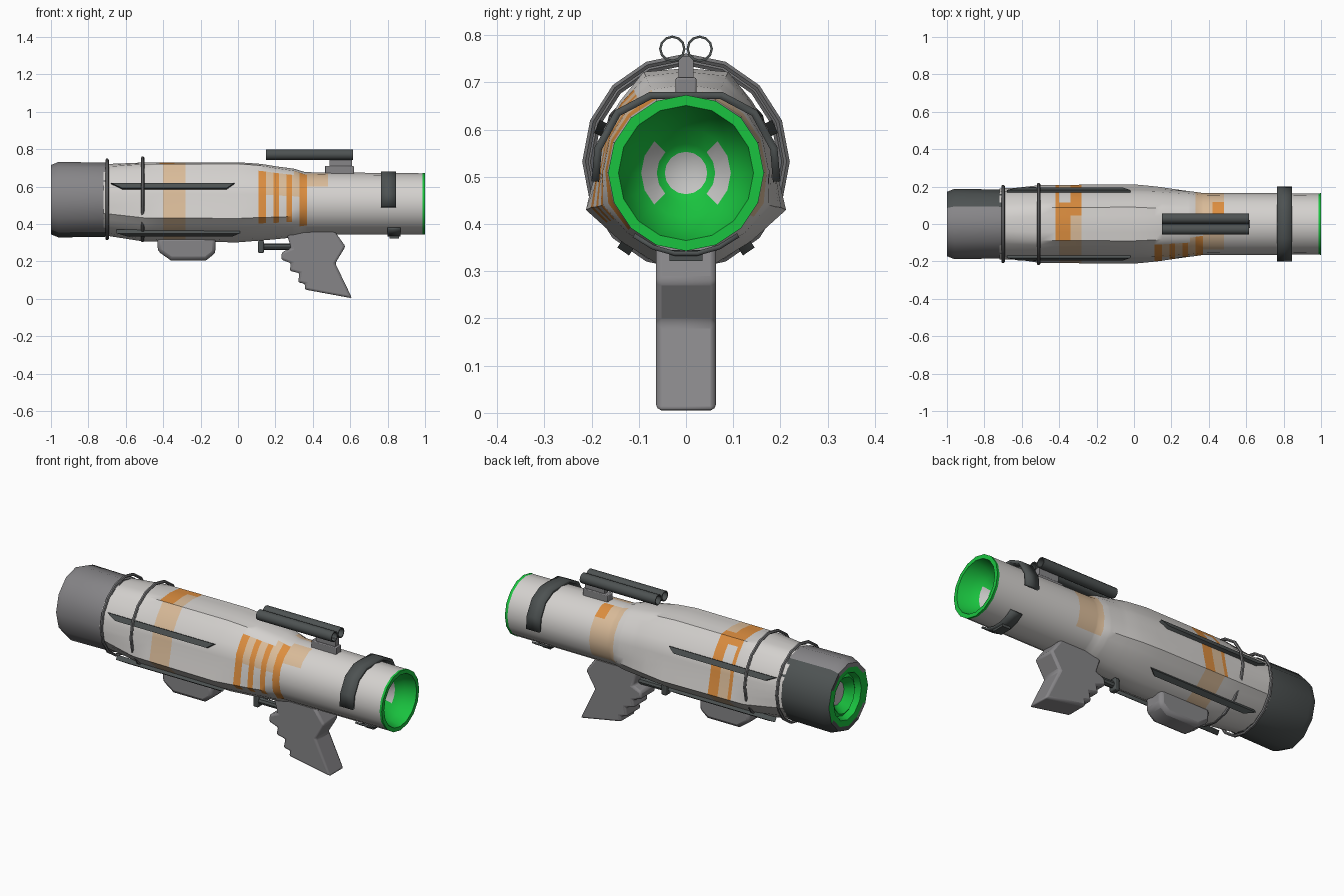
import bpy, bmesh, math
from mathutils import Vector, Matrix

if "Cube" in bpy.data.objects:
    bpy.data.objects.remove(bpy.data.objects["Cube"])

COLORS = {
    "off_white": (0.66, 0.64, 0.62), "orange": (0.72, 0.27, 0.05),
    "tan": (0.70, 0.50, 0.32), "green": (0.01, 0.55, 0.05),
    "dark_grey": (0.075, 0.085, 0.085), "mid_grey": (0.24, 0.235, 0.245),
    "steel": (0.17, 0.17, 0.175), "pale_grey": (0.55, 0.55, 0.54),
}
MATS = {}
for n, c in COLORS.items():
    MATS[n] = bpy.data.materials.new(n)
    MATS[n].diffuse_color = (*c, 1)


def finish(name, bm, rule):
    """Turn a bmesh into an object; rule is a colour name or f(centre)->name."""
    bmesh.ops.recalc_face_normals(bm, faces=bm.faces)
    me = bpy.data.meshes.new(name)
    slots = []
    for f in bm.faces:
        col = rule if isinstance(rule, str) else rule(f.calc_center_median())
        if col not in slots:
            slots.append(col)
        f.material_index = slots.index(col)
    bm.to_mesh(me)
    bm.free()
    for s in slots:
        me.materials.append(MATS[s])
    ob = bpy.data.objects.new(name, me)
    bpy.context.collection.objects.link(ob)
    return ob


def loft(name, rings, rule, closed=False):
    bm = bmesh.new()
    vs = [[bm.verts.new(p) for p in r] for r in rings]
    n = len(vs[0])
    pairs = list(zip(vs, vs[1:])) + ([(vs[-1], vs[0])] if closed else [])
    for a, b in pairs:
        for i in range(n):
            j = (i + 1) % n
            bm.faces.new((a[i], a[j], b[j], b[i]))
    bmesh.ops.remove_doubles(bm, verts=bm.verts, dist=1e-5)
    return finish(name, bm, rule)


def revolve(name, profile, cz, rule, sides=16, sy=1.0, closed=False, y=0.0):
    rings = []
    for x, r in profile:
        rings.append([(x, y + sy * r * math.sin(2 * math.pi * i / sides),
                       cz + r * math.cos(2 * math.pi * i / sides)) for i in range(sides)])
    return loft(name, rings, rule, closed)


def slab(name, outline, half, col, bevel=0.0, matrix=None):
    """Extrude an x-z outline to +-half in y."""
    bm = bmesh.new()
    f = bm.faces.new([bm.verts.new((x, -half, z)) for x, z in outline])
    ext = bmesh.ops.extrude_face_region(bm, geom=[f])
    bmesh.ops.translate(bm, vec=(0, 2 * half, 0),
                        verts=[v for v in ext["geom"] if isinstance(v, bmesh.types.BMVert)])
    if matrix:
        bmesh.ops.transform(bm, matrix=matrix, verts=bm.verts)
    ob = finish(name, bm, col)
    if bevel:
        m = ob.modifiers.new("bevel", "BEVEL")
        m.width, m.segments, m.limit_method = bevel, 2, "ANGLE"
        m.angle_limit = math.radians(50)
    return ob


def box(name, x0, x1, y, z0, z1, col, bevel=0.0):
    return slab(name, [(x0, z0), (x1, z0), (x1, z1), (x0, z1)], y, col, bevel)


def strap(name, path, x0, x1, t, col):
    """Thin band following a y-z path, thickened outward from the tube axis."""
    bm = bmesh.new()
    rows = [[bm.verts.new((x, y, z)) for y, z in path] for x in (x0, x1)]
    for i in range(len(path) - 1):
        bm.faces.new((rows[0][i], rows[0][i + 1], rows[1][i + 1], rows[1][i]))
    ob = finish(name, bm, col)
    m = ob.modifiers.new("thickness", "SOLIDIFY")
    m.thickness, m.offset = t, 0
    return ob


# --- main tube: round ends blended into a wide-cornered middle ---
BULGE = [(0, .73), (.09, .722), (.14, .66), (.175, .60), (.19, .52),
         (.212, .43), (.14, .365), (.06, .315), (0, .302)]
KEYS = [(-.72, 0, .53, .19), (-.5, .9, .53, .19), (0, 1, .53, .19), (.2, .6, .51, .167),
        (.3, .35, .51, .167), (.36, 0, .51, .167), (1, 0, .508, .163)]
CUTS = [-.42, -.40, -.34, -.28, .11, .15, .19, .22, .26, .29, .33, .37, .42, .48]


def station(x):
    for a, b in zip(KEYS, KEYS[1:]):
        if a[0] <= x <= b[0]:
            t = (x - a[0]) / (b[0] - a[0])
            k, c, r = (a[i] + t * (b[i] - a[i]) for i in (1, 2, 3))
            break
    half = []
    for i, (y, z) in enumerate(BULGE):
        an = math.pi * i / 8
        half.append(Vector((x, k * y + (1 - k) * r * math.sin(an),
                            k * z + (1 - k) * (c + r * math.cos(an)))))
    pts = half + [Vector((p.x, -p.y, p.z)) for p in half[-2:0:-1]]
    out = []
    for p, q in zip(pts, pts[1:] + pts[:1]):
        out += [p, (p + q) / 2]
    return out


def paint(c):
    x, y, z = c
    if -.42 < x < -.34 and y > -.10 and z > .69:
        return "orange"
    if y > .05 and (-.42 < x < -.40 or -.34 < x < -.28) and z > .42:
        return "orange"
    if -.40 < x < -.28 and (y < .05 or z < .6):
        return "tan"
    if y < -.05 and .11 < x < .37 and .40 < z < .67:
        if any(a < x < b for a, b in ((.11, .15), (.19, .22), (.26, .29), (.33, .37))):
            return "orange"
        return "tan" if z > .54 else "off_white"
    if .33 < x < .48 and y > .02 and z > .42:
        return "orange" if x > .42 and z > .63 else "tan"
    if .37 < x < .48 and y < -.02 and z > .6:
        return "tan"
    return "off_white"


loft("main_tube", [station(x) for x in sorted([k[0] for k in KEYS] + CUTS)], paint)


# --- muzzle bowl with pale patches ---
def muzzle_paint(c):
    r = math.hypot(c.y, c.z - .508)
    if r < .04:
        return "pale_grey"
    if .066 < r < .09 and abs(c.y) > .6 * r:
        return "pale_grey"
    return "green"


revolve("muzzle_bowl", [(.985, .163), (1, .165), (1, .143), (.94, .125), (.90, .095),
                        (.87, .062), (.855, .045), (.85, 0)], .508, muzzle_paint)


# --- rear cap with green exhaust opening ---
def cap_paint(c):
    r = math.hypot(c.y, c.z - .53)
    if c.x < -.9 and r < .06:
        return "pale_grey"
    if c.x < -.9 and r < .16:
        return "green"
    return "dark_grey" if c.y > (.08 if c.z > .53 else -.05) else "mid_grey"


revolve("rear_cap", [(-.70, .17), (-.70, .198), (-.96, .202), (-1, .185), (-1, .162),
                     (-.995, .13), (-.965, .115), (-.975, .10), (-.93, .065), (-.92, 0)],
        .53, cap_paint, 12, .93)

# --- wire hoops around the rear ---
for i, (x, r) in enumerate(((-.70, .211), (-.51, .222))):
    prof = [(x + .009 * math.cos(a), r + .008 * math.sin(a))
            for a in (math.tau * k / 6 for k in range(6))]
    revolve(f"hoop_{i + 1}", prof, .532, "steel", 16, .96, True)

# --- four long side fins ---
FIN = [(-.68, .016), (-.02, .016), (-.06, -.014), (-.62, -.014)]
for side in (-1, 1):
    for tag, y, z, ang, dx in (("upper", .177, .60, 25, 0), ("lower", .125, .352, -56, .03)):
        turn = Matrix.Rotation(math.radians(ang if side > 0 else -ang), 4, "X")
        slab(f"{tag}_fin_{'back' if side > 0 else 'front'}", FIN, .013, "dark_grey",
             matrix=Matrix.Translation((dx, side * y, z)) @ turn)

# --- front strap and underside clip ---
half = [(.192, .49), (.186, .56), (.145, .635), (.075, .672)]
strap("front_strap", half + [(-y, z) for y, z in reversed(half)], .765, .845, .016, "dark_grey")
arc = [(.172 * math.cos(math.radians(a)), .508 + .172 * math.sin(math.radians(a)))
       for a in range(-130, -49, 16)]
strap("underside_clip", arc, .80, .87, .01, "dark_grey")
box("clip_tab", .81, .86, .035, .322, .345, "dark_grey")

# --- twin sight tubes on a mount ---
for side in (-1, 1):
    revolve(f"sight_tube_{'back' if side > 0 else 'front'}",
            [(.15, .028), (.615, .028), (.615, .023), (.15, .023)], .771, "dark_grey",
            12, 1, True, side * .029)
box("sight_mount_base", .465, .62, .022, .665, .71, "mid_grey", .004)
box("sight_mount_neck", .49, .61, .016, .705, .755, "mid_grey")

# --- pistol grip with finger ridges, trigger, fore grip ---
slab("pistol_grip", [(.265, .37), (.265, .33), (.285, .27), (.235, .25), (.23, .21), (.285, .19),
                     (.275, .15), (.33, .137), (.32, .088), (.36, .08), (.355, .05), (.61, .003),
                     (.52, .19), (.575, .28), (.51, .37)], .064, "mid_grey", .012)
revolve("trigger_rod", [(.13, 0), (.13, .018), (.28, .018), (.28, 0)], .278, "dark_grey", 8)
box("trigger_pad", .108, .138, .022, .245, .312, "dark_grey", .006)
slab("fore_grip", [(-.43, .33), (-.43, .255), (-.36, .206), (-.17, .206), (-.12, .245),
                   (-.12, .33)], .06, "mid_grey", .02)

# --- smooth shading with sharp edges kept ---
bpy.ops.object.select_all(action="SELECT")
bpy.context.view_layer.objects.active = bpy.context.selected_objects[0]
bpy.ops.object.shade_smooth_by_angle(angle=math.radians(40))

for m in bpy.data.materials:
    if m.users and not m.is_grease_pencil:
        m.use_nodes = True
        m.node_tree.nodes["Principled BSDF"].inputs["Base Color"].default_value = m.diffuse_color
